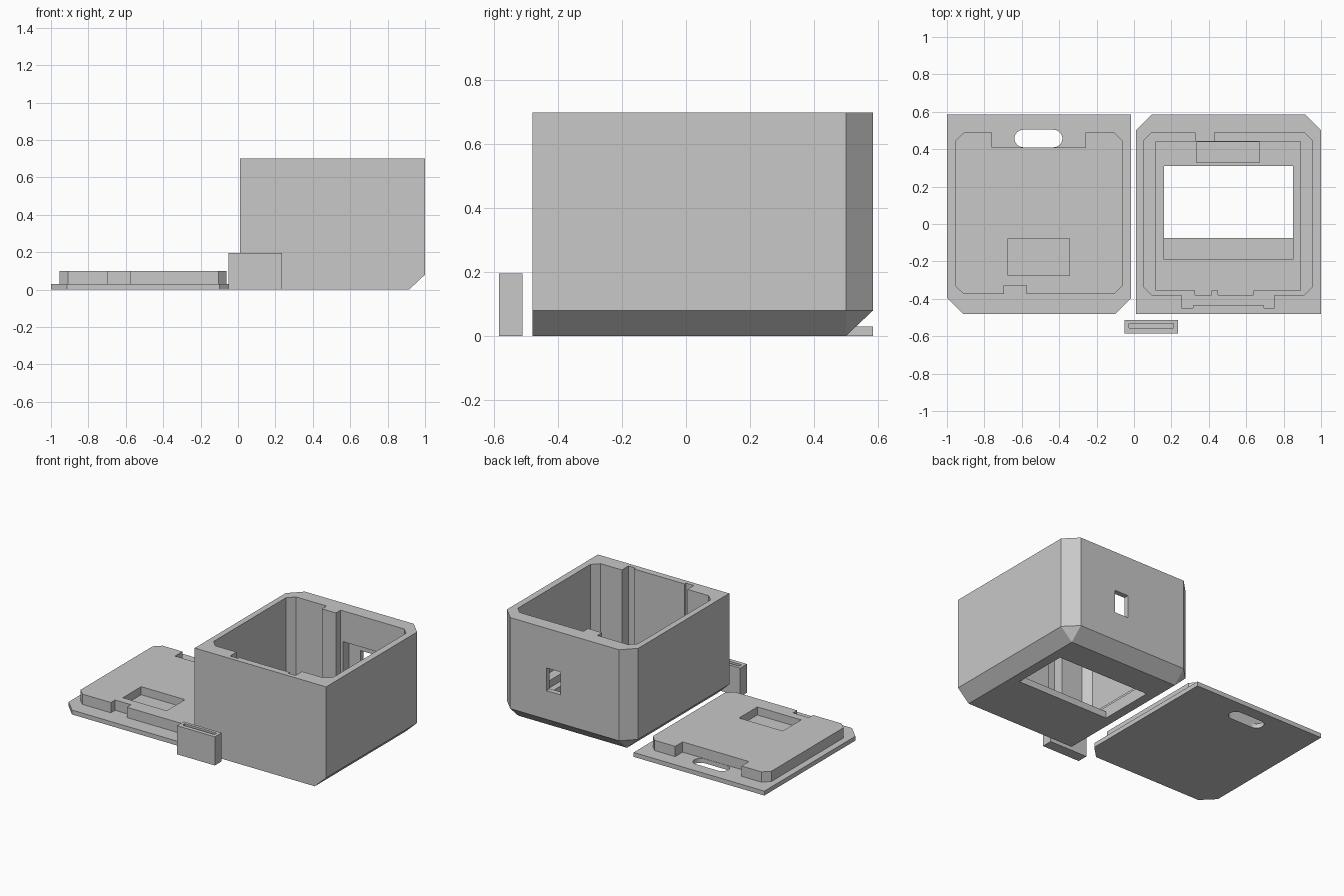
import bpy, bmesh, math

if "Cube" in bpy.data.objects:
    bpy.data.objects.remove(bpy.data.objects["Cube"])

grey = bpy.data.materials.new("light_grey")
grey.diffuse_color = (0.58, 0.58, 0.58, 1)
grey.use_nodes = True
grey.node_tree.nodes["Principled BSDF"].inputs["Base Color"].default_value = grey.diffuse_color


def make_object(name, bm):
    bmesh.ops.recalc_face_normals(bm, faces=bm.faces[:])
    mesh = bpy.data.meshes.new(name)
    bm.to_mesh(mesh)
    bm.free()
    mesh.materials.append(grey)
    obj = bpy.data.objects.new(name, mesh)
    bpy.context.collection.objects.link(obj)
    return obj


def prism(name, outline, z0, z1):
    """Extrude a flat outline from z0 to z1."""
    bm = bmesh.new()
    low = [bm.verts.new((x, y, z0)) for x, y in outline]
    high = [bm.verts.new((x, y, z1)) for x, y in outline]
    bm.faces.new(low[::-1])
    bm.faces.new(high)
    n = len(outline)
    for i in range(n):
        j = (i + 1) % n
        bm.faces.new((low[i], low[j], high[j], high[i]))
    return make_object(name, bm)


def rect(x0, x1, y0, y1):
    return [(x0, y0), (x1, y0), (x1, y1), (x0, y1)]


def boolean(target, tool, operation="DIFFERENCE"):
    mod = target.modifiers.new("boolean", "BOOLEAN")
    mod.operation = operation
    mod.solver = "EXACT"
    mod.object = tool
    bpy.context.view_layer.objects.active = target
    bpy.ops.object.modifier_apply(modifier=mod.name)
    bpy.data.objects.remove(tool, do_unlink=True)


def cut(target, outline, z0, z1):
    boolean(target, prism("cutter", outline, z0, z1))


# Case shell: bevelled back corners and bevelled bottom on sides and back
bm = bmesh.new()
for z in (0.08, 0.70):
    for p in [(0.01, -0.48), (1.0, -0.48), (1.0, 0.5), (0.915, 0.585), (0.095, 0.585), (0.01, 0.5)]:
        bm.verts.new((*p, z))
for p in rect(0.095, 0.915, -0.48, 0.5):
    bm.verts.new((*p, 0))
bmesh.ops.convex_hull(bm, input=bm.verts[:])
bmesh.ops.dissolve_limit(bm, angle_limit=0.01, verts=bm.verts[:], edges=bm.edges[:])
case = make_object("case", bm)

# Main cavity, with an upright rib on the back wall and a latch pocket in the front wall
cut(case, [
    (0.095, -0.38), (0.255, -0.38), (0.255, -0.45), (0.315, -0.45), (0.315, -0.435),
    (0.695, -0.435), (0.695, -0.45), (0.75, -0.45), (0.75, -0.38), (0.91, -0.38),
    (0.955, -0.335), (0.955, 0.445), (0.91, 0.49), (0.43, 0.49), (0.43, 0.44),
    (0.325, 0.44), (0.325, 0.49), (0.095, 0.49), (0.05, 0.445), (0.05, -0.335)], 0.13, 0.8)

# Lower cavity inside the step, with two gaps at the front
cut(case, [
    (0.118, -0.355), (0.325, -0.355), (0.325, -0.38), (0.415, -0.38), (0.415, -0.355),
    (0.45, -0.355), (0.45, -0.38), (0.64, -0.38), (0.64, -0.355), (0.89, -0.355),
    (0.89, 0.441), (0.118, 0.441)], 0.08, 0.2)

# Floor window, its deeper ledge and the shallow cable recess
cut(case, rect(0.16, 0.85, -0.19, 0.31), 0.045, 0.15)
cut(case, rect(0.16, 0.85, -0.075, 0.31), -0.1, 0.1)
cut(case, rect(0.335, 0.67, 0.33, 0.439), 0.045, 0.15)

# Back wall pocket and port opening
cut(case, rect(0.45, 0.735, 0.45, 0.55), 0.22, 0.49)
cut(case, rect(0.538, 0.643, 0.5, 0.7), 0.275, 0.43)

# Lid plate with clipped front corners
lid = prism("lid", [(-0.915, -0.48), (-0.10, -0.48), (-0.015, -0.395), (-0.015, 0.585),
                    (-1.0, 0.585), (-1.0, -0.395)], 0, 0.03)

# Raised plug that fits the case, notched front and back
boolean(lid, prism("plug", [
    (-0.91, -0.375), (-0.695, -0.375), (-0.695, -0.33), (-0.575, -0.33), (-0.575, -0.375),
    (-0.105, -0.375), (-0.062, -0.332), (-0.062, 0.445), (-0.105, 0.488), (-0.26, 0.488),
    (-0.26, 0.408), (-0.76, 0.408), (-0.76, 0.488), (-0.91, 0.488), (-0.955, 0.445),
    (-0.955, -0.332)], 0.02, 0.10), "UNION")

# Lid recess and rounded strap slot
cut(lid, rect(-0.675, -0.345, -0.275, -0.078), 0.045, 0.2)
slot = []
for cx, start in ((-0.43, -90), (-0.592, 90)):
    for i in range(13):
        a = math.radians(start + 15 * i)
        slot.append((cx + 0.047 * math.cos(a), 0.457 + 0.047 * math.sin(a)))
cut(lid, slot, -0.1, 0.2)

# Small slotted clip
clip = prism("clip", rect(-0.05, 0.235, -0.585, -0.512), 0, 0.195)
cut(clip, rect(-0.028, 0.212, -0.557, -0.533), 0.1, 0.3)
